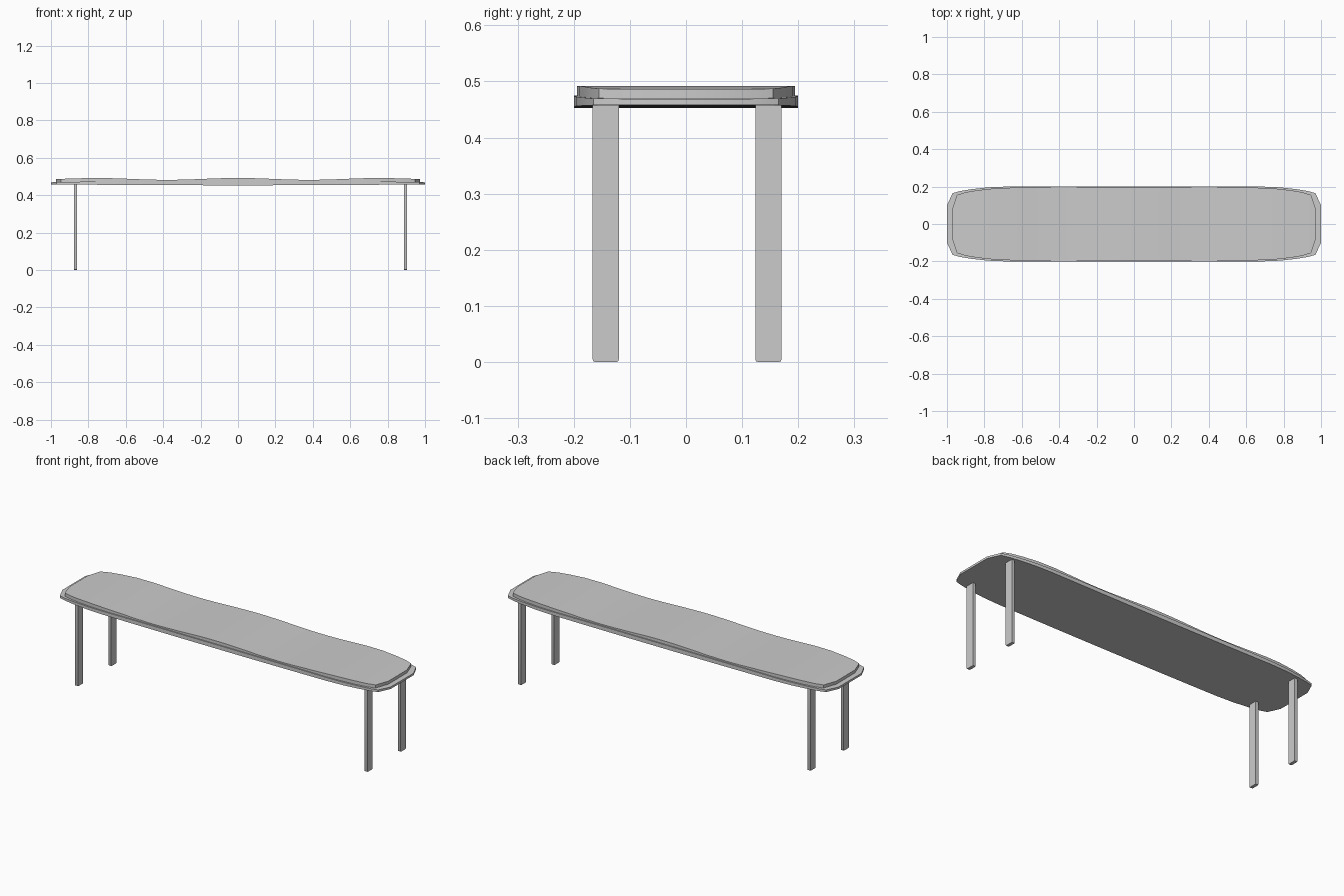
import bpy
import bmesh
import math

cube = bpy.data.objects.get("Cube")
if cube:
    bpy.data.objects.remove(cube, do_unlink=True)

grey = bpy.data.materials.new("plain_grey")
grey.use_nodes = True
grey.diffuse_color = (0.6, 0.6, 0.6, 1)
grey.node_tree.nodes["Principled BSDF"].inputs["Base Color"].default_value = (0.6, 0.6, 0.6, 1)


def finish(bm, name, angle=35):
    bmesh.ops.recalc_face_normals(bm, faces=bm.faces)
    mesh = bpy.data.meshes.new(name)
    bm.to_mesh(mesh)
    bm.free()
    mesh.materials.append(grey)
    obj = bpy.data.objects.new(name, mesh)
    bpy.context.collection.objects.link(obj)
    bpy.ops.object.select_all(action='DESELECT')
    obj.select_set(True)
    bpy.context.view_layer.objects.active = obj
    bpy.ops.object.shade_smooth_by_angle(angle=math.radians(angle))
    return obj


def board(name, end_profile, top, bottom, y_shift=0.0):
    """Long board with tapered ends; top and bottom give height along x."""
    inner = end_profile[-1][0]
    middle = [(-inner + 2 * inner * i / 28, end_profile[-1][1]) for i in range(1, 28)]
    stations = [(-x, w) for x, w in end_profile] + middle + end_profile[::-1]
    bm = bmesh.new()
    rings = []
    for x, w in stations:
        rings.append([bm.verts.new((x, y + y_shift, z)) for y, z in
                      ((-w, bottom(x)), (w, bottom(x)), (w, top(x)), (-w, top(x)))])
    for a, b in zip(rings, rings[1:]):
        for i in range(4):
            j = (i + 1) % 4
            bm.faces.new((a[i], a[j], b[j], b[i]))
    bm.faces.new(rings[0])
    bm.faces.new(rings[-1])
    return finish(bm, name)


# Lower board, with a faintly bowed underside
board("lower_board",
      [(1.0, 0.1), (0.97, 0.165), (0.93, 0.176), (0.87, 0.186), (0.78, 0.196), (0.68, 0.2)],
      lambda x: 0.475 - 0.006 * x ** 4,
      lambda x: 0.453 + 0.005 * x ** 2)

# Upper board, with a gently waved surface
board("upper_board",
      [(0.972, 0.08), (0.947, 0.155), (0.9, 0.17), (0.84, 0.18), (0.75, 0.19), (0.66, 0.194)],
      lambda x: 0.487 + 0.005 * math.cos(x * math.tau / 0.76) * (1 if abs(x) < 0.76 else 0.9),
      lambda x: 0.468)

# Flat legs with small chamfers at the feet
for side, x in (("right", -0.868), ("left", 0.896)):
    for end, y in (("front", -0.143), ("back", 0.147)):
        bm = bmesh.new()
        bmesh.ops.create_cube(bm, size=1)
        for v in bm.verts:
            v.co = (x + v.co.x * 0.017, y + v.co.y * 0.047, 0.23 + v.co.z * 0.46)
        foot = [e for e in bm.edges if all(v.co.z < 0.01 for v in e.verts)
                and abs(e.verts[0].co.y - e.verts[1].co.y) < 0.001]
        bmesh.ops.bevel(bm, geom=foot, offset=0.005, segments=2, profile=0.5, affect='EDGES')
        finish(bm, f"{end}_{side}_leg")
